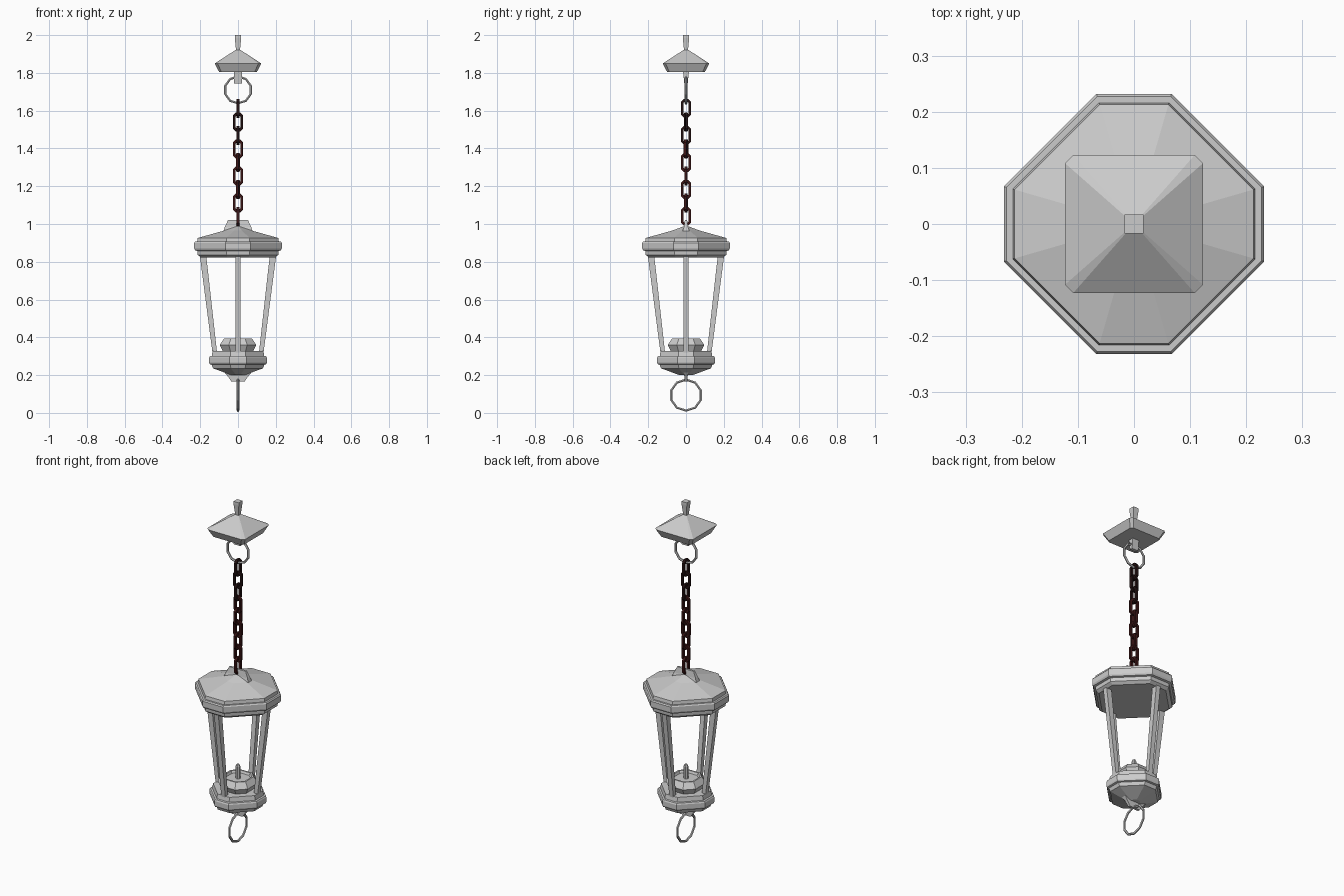
import bpy, bmesh, math, random
from mathutils import Matrix, Vector

cube = bpy.data.objects.get("Cube")
if cube:
    bpy.data.objects.remove(cube, do_unlink=True)
random.seed(4)


def material(name, color):
    m = bpy.data.materials.new(name)
    m.use_nodes = True
    m.diffuse_color = (*color, 1)
    bsdf = next(n for n in m.node_tree.nodes if n.type == 'BSDF_PRINCIPLED')
    bsdf.inputs["Base Color"].default_value = (*color, 1)
    return m


METAL = material("grey metal", (0.6, 0.6, 0.6))
RUST = material("dark red iron", (0.045, 0.008, 0.008))
BLACK = material("blackened iron", (0.018, 0.006, 0.006))


def finish(name, bm, mat):
    bmesh.ops.recalc_face_normals(bm, faces=bm.faces)
    mesh = bpy.data.meshes.new(name)
    bm.to_mesh(mesh)
    bm.free()
    mesh.materials.append(mat)
    obj = bpy.data.objects.new(name, mesh)
    bpy.context.collection.objects.link(obj)
    return obj


def loft(name, outlines, mat=METAL):
    """Skin a stack of matching point loops and cap both ends."""
    bm = bmesh.new()
    loops = [[bm.verts.new(p) for p in o] for o in outlines]
    n = len(loops[0])
    for lo, hi in zip(loops, loops[1:]):
        for i in range(n):
            j = (i + 1) % n
            bm.faces.new((lo[i], lo[j], hi[j], hi[i]))
    bm.faces.new(loops[0])
    bm.faces.new(loops[-1])
    return finish(name, bm, mat)


def clipped_square(a, z, ratio):
    b = a * ratio
    return [(x, y, z) for x, y in ((a, -b), (a, b), (b, a), (-b, a),
                                   (-a, b), (-a, -b), (-b, -a), (b, -a))]


def rectangle(hx, hy, z, cx=0, cy=0):
    return [(cx + sx * hx, cy + sy * hy, z)
            for sx, sy in ((-1, -1), (1, -1), (1, 1), (-1, 1))]


def octagonal(name, profile, ratio=0.288):
    return loft(name, [clipped_square(a, z, ratio) for a, z in profile])


def ring(name, radius, tube, segments, sides, z, angle, mat, stretch=0.0):
    """Upright ring; stretch pulls its halves apart into a chain link."""
    outlines = bmesh.new()
    loops = []
    for i in range(segments):
        t = 2 * math.pi * (i + 0.5) / segments
        loop = []
        for k in range(sides):
            s = 2 * math.pi * (k + 0.5) / sides
            r = radius + tube * math.cos(s)
            shift = math.copysign(stretch, math.sin(t))
            loop.append(outlines.verts.new(
                (r * math.cos(t), tube * math.sin(s), r * math.sin(t) + shift)))
        loops.append(loop)
    for i in range(segments):
        a, b = loops[i], loops[(i + 1) % segments]
        for k in range(sides):
            m = (k + 1) % sides
            outlines.faces.new((a[k], a[m], b[m], b[k]))
    obj = finish(name, outlines, mat)
    obj.data.transform(Matrix.Translation(Vector((0, 0, z)))
                       @ Matrix.Rotation(angle, 4, 'Z'))
    return obj


# Ceiling canopy with finial, stem and hanging ring
octagonal("canopy", [(0.085, 1.805), (0.1, 1.805), (0.123, 1.85), (0.012, 1.922)], 0.88)
loft("finial", [rectangle(0.01, 0.01, 1.915), rectangle(0.017, 0.017, 1.985),
                rectangle(0.017, 0.017, 2.0)])
loft("canopy_stem", [rectangle(0.021, 0.009, 1.745), rectangle(0.021, 0.016, 1.81)])
ring("canopy_ring", 0.071, 0.007, 10, 6, 1.71, 0, METAL)

# Chain of alternating links, slightly twisted in the middle
LINKS = 9
for i in range(LINKS):
    turn = 0 if i in (0, LINKS - 1) else random.uniform(-0.22, 0.22)
    ring("chain_link_%d" % (i + 1), 0.022, 0.01, 8, 4, 1.04 + i * 0.0715,
         math.pi / 2 * ((i + 1) % 2) + turn, BLACK if i >= 6 else RUST, 0.023)

# Lantern roof with stepped rim, and the tab the chain hooks into
octagonal("roof", [(0.195, 0.822), (0.213, 0.836), (0.215, 0.857), (0.227, 0.86),
                   (0.232, 0.87), (0.232, 0.9), (0.227, 0.907), (0.216, 0.907),
                   (0.213, 0.926), (0.07, 0.966), (0.012, 0.988)])
loft("roof_tab", [rectangle(0.08, 0.02, 0.955), rectangle(0.07, 0.011, 0.985),
                  rectangle(0.053, 0.006, 1.02)])

# Four slanted corner posts
for k, side in enumerate(("left", "back", "right", "front")):
    post = loft(side + "_post", [rectangle(0.012, 0.013, 0.31, 0.122),
                                 rectangle(0.017, 0.014, 0.84, 0.186)])
    post.data.transform(Matrix.Rotation(k * math.pi / 2, 4, 'Z'))

# Lantern base, with its tab and pull ring underneath
octagonal("base", [(0.035, 0.2), (0.132, 0.236), (0.14, 0.255), (0.15, 0.258),
                   (0.153, 0.266), (0.153, 0.292), (0.149, 0.3),
                   (0.139, 0.302), (0.134, 0.328)])
loft("base_tab", [rectangle(0.034, 0.007, 0.165), rectangle(0.055, 0.009, 0.195),
                  rectangle(0.078, 0.016, 0.222)])
ring("pull_ring", 0.082, 0.007, 10, 6, 0.094, math.pi / 2, METAL)

# Candle holder with shallow dish and wick
octagonal("candle_holder", [(0.08, 0.325), (0.097, 0.36), (0.075, 0.393),
                            (0.066, 0.393), (0.06, 0.38)], 0.5)
octagonal("wick", [(0.012, 0.37), (0.012, 0.45), (0.007, 0.462)], 0.42)
